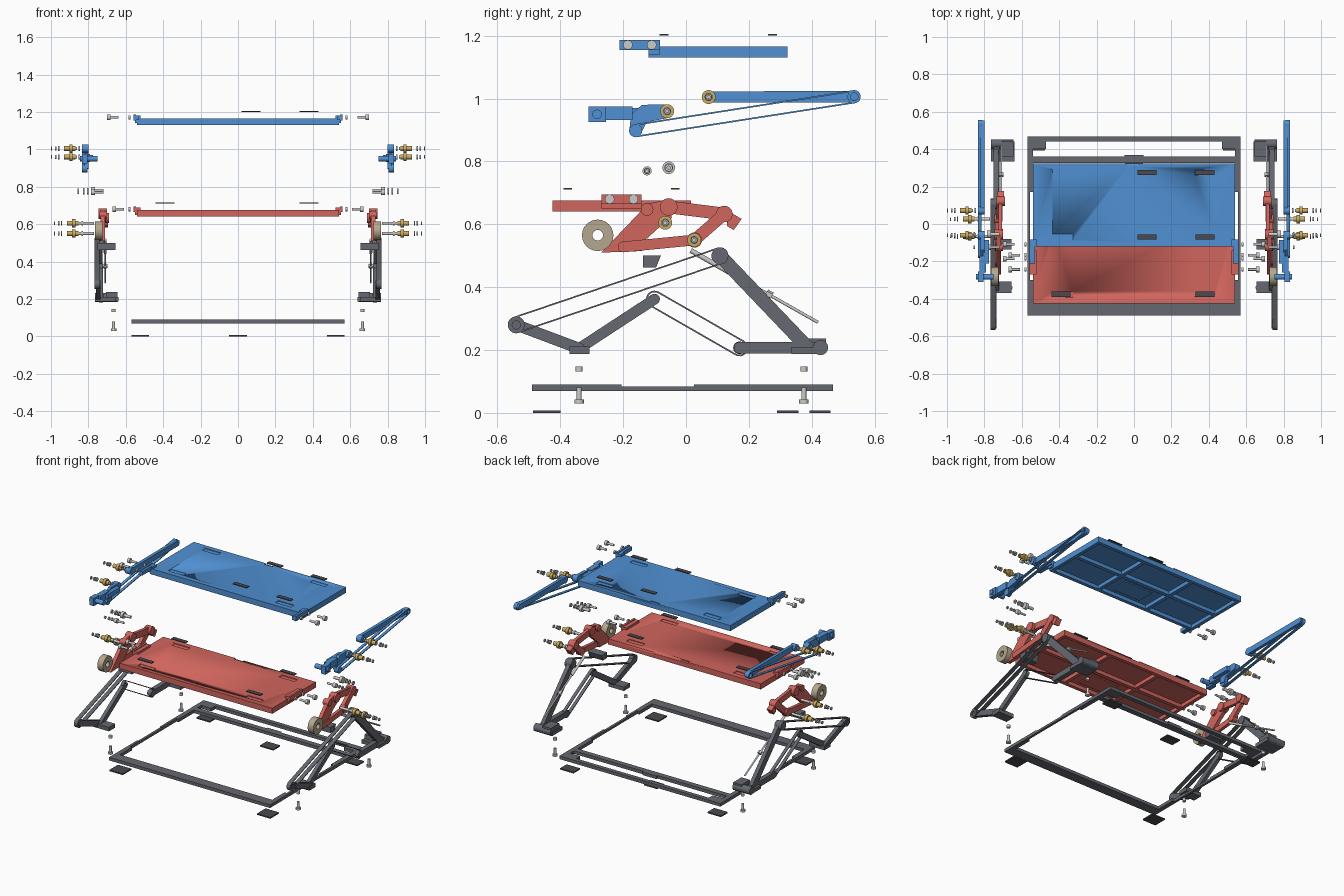
import bpy, bmesh, math

def material(name, c):
    m = bpy.data.materials.new(name)
    m.diffuse_color = (*c, 1)
    return m

RED = material("red", (0.64, 0.13, 0.11))
BLUE = material("blue", (0.08, 0.28, 0.65))
DARK = material("dark_grey", (0.13, 0.14, 0.16))
BLACK = material("rubber", (0.07, 0.07, 0.08))
TAN = material("tan", (0.46, 0.39, 0.27))
BRASS = material("brass", (0.6, 0.42, 0.12))

# ---- outlines in the (y, z) plane ----
def circle(c, r, n=24):
    return [(c[0] + r * math.cos(2 * math.pi * i / n), c[1] + r * math.sin(2 * math.pi * i / n)) for i in range(n)]

def stadium(p, q, r, n=10):
    a = math.atan2(q[1] - p[1], q[0] - p[0])
    out = []
    for c, s in ((q, a - math.pi / 2), (p, a + math.pi / 2)):
        out += [(c[0] + r * math.cos(s + math.pi * i / n), c[1] + r * math.sin(s + math.pi * i / n)) for i in range(n + 1)]
    return out

class Part:
    def __init__(self, name, mat=None, mirror=True):
        self.name, self.mat, self.mirror, self.bm = name, mat, mirror, bmesh.new()

    def prism(self, outer, x0, x1, inner=None):
        bm, n = self.bm, len(outer)
        ring = lambda pts, x: [bm.verts.new((x, y, z)) for y, z in pts]
        def wall(a, b):
            for i in range(n):
                j = (i + 1) % n
                bm.faces.new((a[i], a[j], b[j], b[i]))
        a, b = ring(outer, x0), ring(outer, x1)
        wall(a, b)
        if inner:
            c, d = ring(inner, x0), ring(inner, x1)
            wall(c, d)
            wall(a, c)
            wall(b, d)
        else:
            bm.faces.new(a)
            bm.faces.new(b)
        return self

    def box(self, x0, x1, y0, y1, z0, z1):
        return self.prism([(y0, z0), (y1, z0), (y1, z1), (y0, z1)], x0, x1)

    def disc(self, c, r, x0, x1, hole=0):
        return self.prism(circle(c, r), x0, x1, circle(c, hole) if hole else None)

    def bar(self, p, q, r, x0, x1):
        return self.prism(stadium(p, q, r), x0, x1)

    def loop(self, p, q, r, x0, x1, wall=0.005):
        """Long slotted link: thin walls between two rounded ends."""
        return self.prism(stadium(p, q, r), x0, x1, stadium(p, q, r - wall))

    def rod(self, p, q, r, n=16):
        """Round rod between two 3D points."""
        from mathutils import Vector
        p, q = Vector(p), Vector(q)
        v = bmesh.ops.create_cone(self.bm, cap_ends=True, segments=n, radius1=r, radius2=r, depth=(q - p).length)["verts"]
        rot = (q - p).to_track_quat("Z", "Y")
        for w in v:
            w.co = rot @ w.co + (p + q) / 2
        return self

    def done(self):
        bm = self.bm
        bmesh.ops.recalc_face_normals(bm, faces=bm.faces)
        for f in bm.faces:
            f.smooth = True
        for e in bm.edges:
            e.smooth = e.calc_face_angle(3) < math.radians(32)
        me = bpy.data.meshes.new(self.name)
        bm.to_mesh(me)
        bm.free()
        ob = bpy.data.objects.new(self.name, me)
        bpy.context.collection.objects.link(ob)
        if self.mat:
            me.materials.append(self.mat)
        if self.mirror:
            ob.modifiers.new("mirror", "MIRROR")
        return ob

# ---- base frame and its pads ----
f = Part("base_frame", DARK)
f.box(0, 0.57, -0.49, -0.425, 0.07, 0.09).box(0, 0.57, 0.44, 0.467, 0.07, 0.09)
f.box(0.47, 0.57, 0.40, 0.44, 0.07, 0.09).box(0, 0.57, 0.325, 0.36, 0.07, 0.09)
f.box(0, 0.05, 0.36, 0.37, 0.07, 0.09)
f.box(0.54, 0.57, 0.17, 0.40, 0.07, 0.09).box(0.555, 0.57, 0.025, 0.17, 0.07, 0.09)
f.box(0.555, 0.57, -0.205, 0.025, 0.07, 0.084).box(0.555, 0.57, -0.3, -0.205, 0.07, 0.09)
f.box(0.54, 0.57, -0.425, -0.3, 0.07, 0.09).done()
Part("corner_floor_pads", BLACK).box(0.475, 0.57, -0.487, -0.4, 0, 0.008).box(0.475, 0.57, 0.393, 0.46, 0, 0.008).done()
Part("centre_floor_pad", BLACK, False).box(-0.047, 0.047, 0.29, 0.358, 0, 0.008).done()

# ---- foot bolts and spacers ----
bolts, spacers = Part("foot_bolts"), Part("foot_spacers")
for y in (-0.34, 0.375):
    bolts.rod((0.665, y, 0.03), (0.665, y, 0.042), 0.015).rod((0.665, y, 0.04), (0.665, y, 0.08), 0.008)
    spacers.rod((0.665, y, 0.131), (0.665, y, 0.147), 0.011)
bolts.done()
spacers.done()

# ---- leg linkage ----
A, B, C = (-0.54, 0.28), (0.108, 0.5), (-0.34, 0.205)
D, E, F = (-0.10, 0.362), (0.17, 0.207), (0.428, 0.208)
g = Part("upper_leg_link", DARK).loop(A, B, 0.027, 0.74, 0.766)
g.prism(circle(A, 0.027), 0.74, 0.766, circle(A, 0.013)).disc(B, 0.022, 0.735, 0.766, 0.012).done()
g = Part("front_leg", DARK).bar(A, C, 0.018, 0.735, 0.76).bar(C, D, 0.017, 0.722, 0.745)
g.box(0.655, 0.765, -0.37, -0.307, 0.187, 0.212).done()
g = Part("lower_leg_link", DARK).loop(D, E, 0.027, 0.722, 0.742)
g.disc(E, 0.02, 0.722, 0.745).done()
g = Part("rear_leg", DARK).bar(B, (0.385, 0.21), 0.022, 0.725, 0.75).disc(B, 0.027, 0.72, 0.766)
g.bar(E, F, 0.018, 0.72, 0.75).disc(F, 0.024, 0.645, 0.765)
g.box(0.64, 0.765, 0.335, 0.44, 0.187, 0.21).box(0.645, 0.705, 0.36, 0.445, 0.2, 0.237).done()
Part("stop_block", DARK).prism([(-0.137, 0.463), (-0.095, 0.463), (-0.08, 0.5), (-0.137, 0.5)], 0.655, 0.75).done()
s = Part("tension_rod").rod((0.71, 0.015, 0.517), (0.71, 0.42, 0.288), 0.005)
s.rod((0.71, 0.015, 0.517), (0.71, 0.14, 0.446), 0.008).rod((0.71, 0.255, 0.381), (0.71, 0.273, 0.371), 0.013, 6).done()

# ---- trays: top sheet, underside ribs, side brackets, bolts, grip pads ----
def tray(name, mat, y0, y1, z0, by, bz, pad_xs, pad_ys, pad_z, bolt_x):
    z1 = z0 + 0.036
    top = Part(name + "_top", mat, False).box(-0.54, 0.54, y0, y1, z1 - 0.013, z1).done()
    cut = Part(name + "_recess_cutter", None, False)
    for x in (-0.38, 0.38):
        for y in pad_ys:
            cut.box(x - 0.055, x + 0.055, y - 0.016, y + 0.016, z1 - 0.004, z1 + 0.02)
    cut.box(-0.03, 0.03, y1 - 0.015, y1 + 0.02, z1 - 0.006, z1 + 0.02)
    cut = cut.done()
    cut.hide_render = True
    cut.hide_viewport = True
    mod = top.modifiers.new("recesses", "BOOLEAN")
    mod.object = cut
    ribs = Part(name + "_rim_and_ribs", mat, False)
    zt = z1 - 0.01
    for a, b in ((y0, y0 + 0.022), (y1 - 0.022, y1), ((y0 + y1) / 2 - 0.012, (y0 + y1) / 2 + 0.012)):
        ribs.box(-0.54, 0.54, a, b, z0, zt)
    for x in (-0.529, -0.18, 0.18, 0.529):
        ribs.box(x - 0.011, x + 0.011, y0, y1, z0, zt)
    ribs.box(-0.1, 0.1, y0 + 0.05, y0 + 0.17, z0 + 0.016, zt).done()
    br = Part(name + "_side_brackets", mat)
    br.box(0.545, 0.558, by - 0.064, by + 0.064, bz - 0.016, bz + 0.015)
    br.box(0.52, 0.55, max(by - 0.064, y0), by + 0.064, z0 + 0.01, bz + 0.01)
    br.box(0.53, 0.55, by - 0.064, by + 0.064, bz - 0.014, bz + 0.01).done()
    bo = Part(name + "_bracket_bolts")
    for dy in (-0.038, 0.038):
        c = (by + dy, bz)
        bo.disc(c, 0.011, 0.575, 0.585, 0.006).disc(c, 0.007, bolt_x, bolt_x + 0.045)
        bo.disc(c, 0.015, bolt_x + 0.043, bolt_x + 0.06)
    bo.done()
    pads = Part(name + "_grip_pads", BLACK, False)
    for x in pad_xs:
        for y in pad_ys:
            pads.box(x - 0.05, x + 0.05, y - 0.014, y + 0.014, pad_z, pad_z + 0.005)
    pads.done()

tray("lower_tray", RED, -0.425, 0.016, 0.64, -0.205, 0.68, (-0.39, 0.38), (-0.376, -0.034), 0.711, 0.61)
tray("upper_tray", BLUE, -0.12, 0.323, 1.13, -0.147, 1.171, (0.07, 0.38), (-0.07, 0.275), 1.2, 0.64)

# ---- lower swing arm (red) with roller ----
H, K, T, U = (-0.055, 0.655), (-0.124, 0.647), (0.122, 0.633), (0.027, 0.55)
r = Part("lower_swing_arm", RED)
r.prism([(-0.27, 0.51), (-0.14, 0.515), (-0.135, 0.545), (-0.08, 0.595), (-0.045, 0.62), (-0.06, 0.68), (-0.13, 0.662), (-0.15, 0.635)], 0.712, 0.735)
r.disc(H, 0.028, 0.70, 0.745).disc(K, 0.02, 0.70, 0.74).bar(H, T, 0.02, 0.705, 0.725)
r.disc(T, 0.026, 0.69, 0.735).bar((-0.2, 0.528), U, 0.017, 0.722, 0.742).bar(U, T, 0.019, 0.712, 0.735)
r.disc(U, 0.024, 0.712, 0.745)
r.prism([(0.13, 0.595), (0.152, 0.582), (0.177, 0.617), (0.13, 0.645)], 0.695, 0.73).done()
Part("roller", TAN).disc((-0.281, 0.565), 0.05, 0.725, 0.765, 0.017).done()

# ---- upper swing arm (blue) ----
P, Q, M, N = (-0.16, 0.898), (0.535, 1.006), (0.072, 1.005), (-0.06, 0.96)
b = Part("upper_swing_link", BLUE).loop(P, Q, 0.021, 0.815, 0.833)
b.disc(P, 0.021, 0.805, 0.833).prism(circle(Q, 0.021), 0.81, 0.833, circle(Q, 0.012)).done()
Part("upper_swing_arm", BLUE).bar(M, Q, 0.018, 0.80, 0.82).disc(M, 0.022, 0.80, 0.835).done()
b = Part("upper_bracket_arm", BLUE).prism([(-0.18, 0.9), (-0.14, 0.895), (-0.125, 0.925), (-0.06, 0.938), (-0.06, 0.982), (-0.14, 0.98), (-0.175, 0.95)], 0.80, 0.82)
b.disc(N, 0.022, 0.80, 0.835).box(0.805, 0.835, -0.31, -0.255, 0.925, 0.975)
b.box(0.79, 0.825, -0.26, -0.17, 0.932, 0.975).box(0.775, 0.808, -0.21, -0.085, 0.94, 0.97)
b.disc((-0.283, 0.95), 0.015, 0.75, 0.845).done()

# ---- pivot hardware: shaft, flanged bushing, washers, end nut ----
def pivot(name, c, shaft_x, dx):
    h = Part(name + "_bolt_and_washers")
    h.disc(c, 0.008, shaft_x, 0.9 + dx).disc(c, 0.013, 0.845 + dx, 0.852 + dx, 0.007)
    h.disc(c, 0.013, 0.955 + dx, 0.962 + dx, 0.007).disc(c, 0.011, 0.97 + dx, 0.978 + dx, 0.006)
    h.disc(c, 0.01, 0.994 + dx, 1.0 + dx, 0.005).done()
    Part(name + "_bushing", BRASS).disc(c, 0.013, 0.868 + dx, 0.93 + dx, 0.007).disc(c, 0.022, 0.884 + dx, 0.902 + dx, 0.01).done()

pivot("upper_arm_pivot", M, 0.86, 0)
pivot("upper_bracket_pivot", N, 0.86, 0)
pivot("lower_arm_front_pivot", (-0.066, 0.605), 0.77, -0.015)
pivot("lower_arm_rear_pivot", (0.026, 0.55), 0.77, -0.015)

# ---- loose axle hardware above the lower arm ----
h = Part("hinge_axles")
for c, k in (((-0.055, 0.78), 1.0), ((-0.124, 0.77), 0.72)):
    h.disc(c, 0.009 * k, 0.72, 0.77).disc(c, 0.02 * k, 0.765, 0.785).disc(c, 0.014 * k, 0.8, 0.808, 0.008 * k)
    h.disc(c, 0.014 * k, 0.822, 0.83, 0.007 * k).disc(c, 0.012 * k, 0.85, 0.858, 0.005)
h.done()
